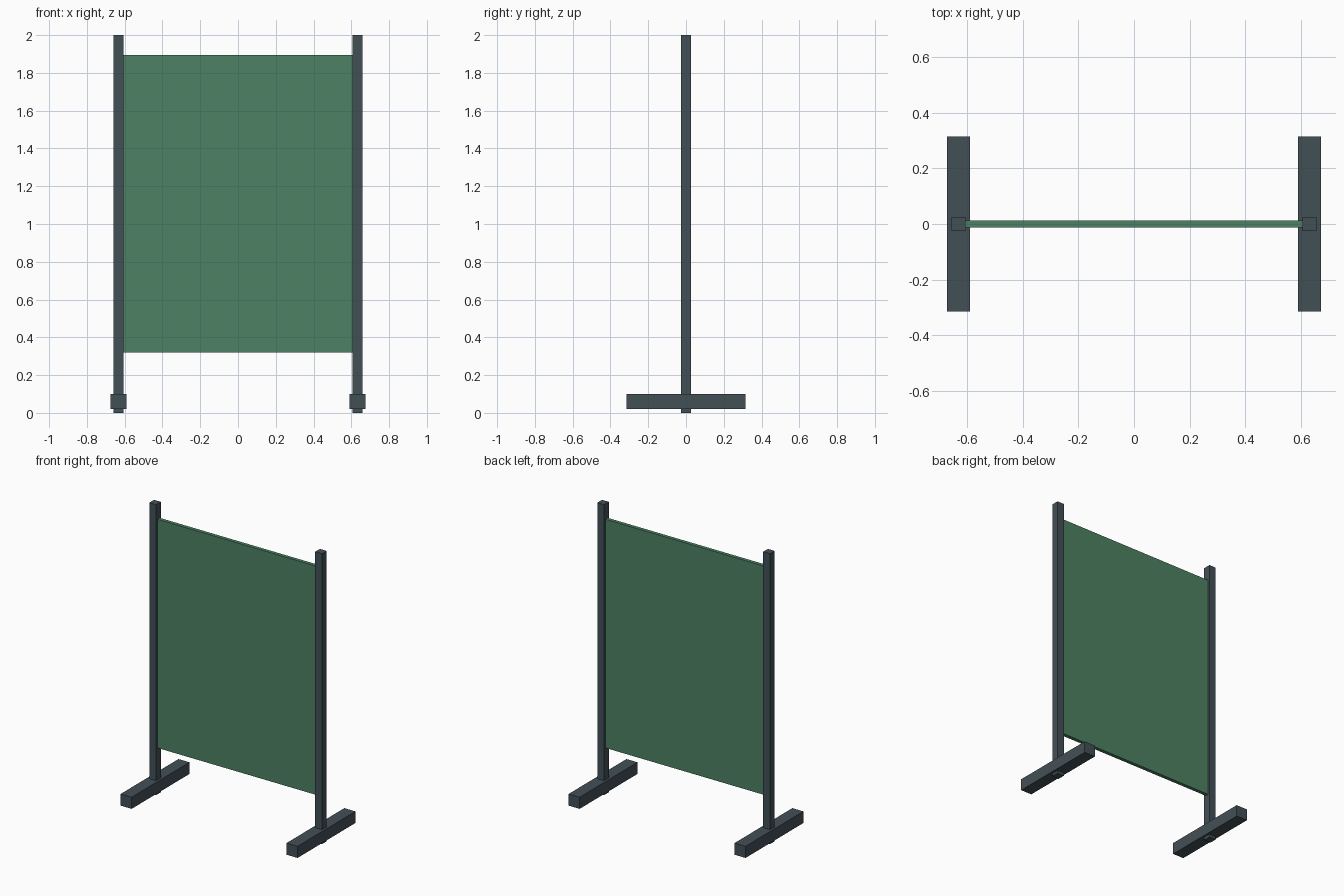
import bpy

if "Cube" in bpy.data.objects:
    bpy.data.objects.remove(bpy.data.objects["Cube"])


def make_material(name, color):
    mat = bpy.data.materials.new(name)
    mat.diffuse_color = (*color, 1.0)
    mat.use_nodes = True
    mat.node_tree.nodes["Principled BSDF"].inputs["Base Color"].default_value = mat.diffuse_color
    return mat


def box(name, x, y, z, mat):
    """Box spanning the (min, max) ranges on each axis."""
    ranges = (x, y, z)
    bpy.ops.mesh.primitive_cube_add(size=1, location=[(a + b) / 2 for a, b in ranges])
    obj = bpy.context.object
    obj.name = name
    obj.scale = [b - a for a, b in ranges]
    bpy.ops.object.transform_apply(location=False, rotation=False, scale=True)
    obj.data.materials.append(mat)
    return obj


frame_mat = make_material("dark_frame", (0.055, 0.08, 0.093))
panel_mat = make_material("green_panel", (0.075, 0.22, 0.125))

# Upright posts and the floor feet they pass through
for side, cx in (("left", -0.632), ("right", 0.632)):
    box(f"{side}_post", (cx - 0.026, cx + 0.026), (-0.026, 0.026), (0, 2), frame_mat)
    box(f"{side}_foot", (cx - 0.042, cx + 0.042), (-0.315, 0.315), (0.02, 0.10), frame_mat)

# Screen panel held between the posts
box("screen_panel", (-0.61, 0.61), (-0.0125, 0.0125), (0.32, 1.895), panel_mat)
